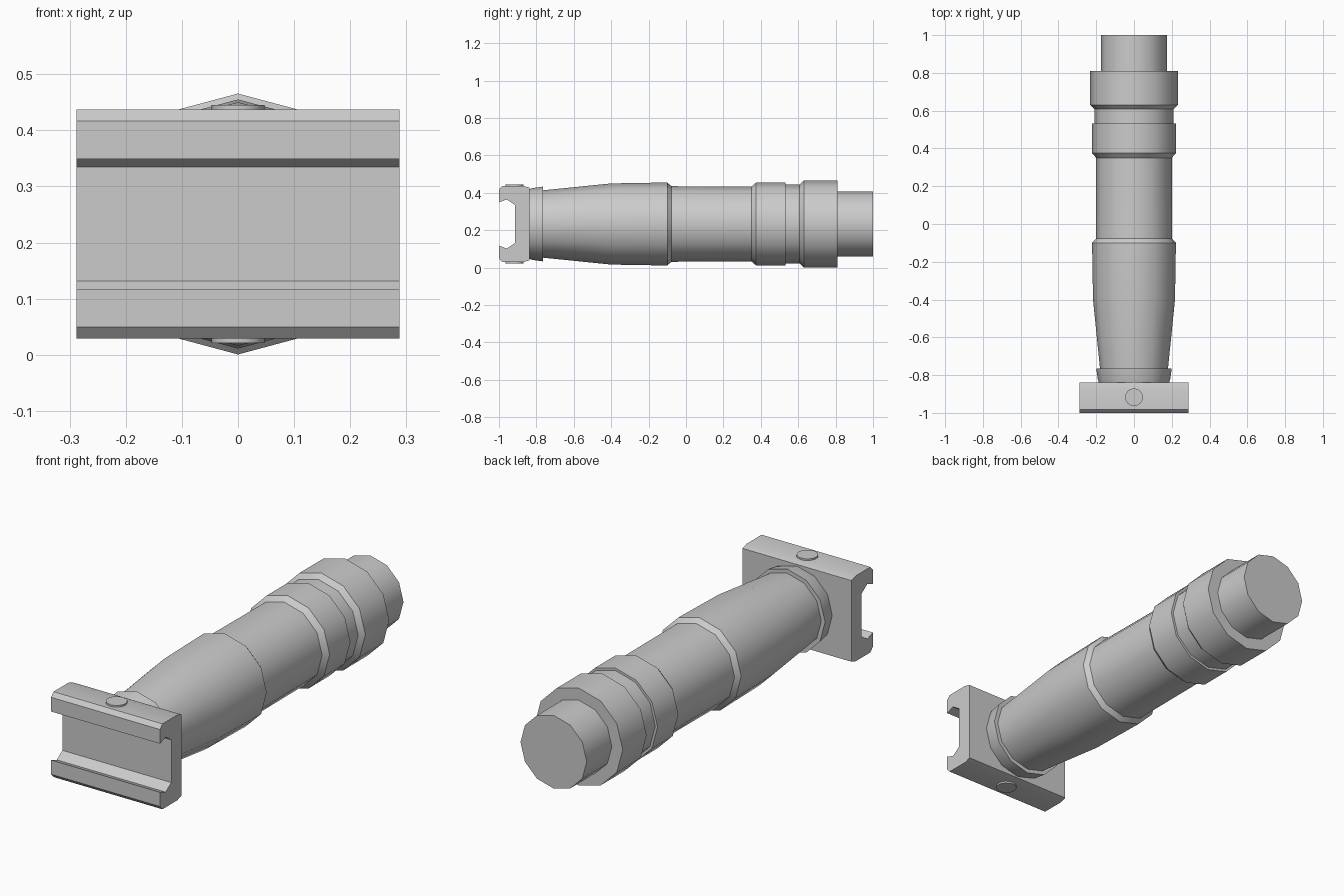
import bpy, bmesh, math

if "Cube" in bpy.data.objects:
    bpy.data.objects.remove(bpy.data.objects["Cube"])

CZ = 0.233      # height of the grip axis
SIDES = 12


def finish(bm, name):
    bmesh.ops.recalc_face_normals(bm, faces=bm.faces)
    me = bpy.data.meshes.new(name)
    bm.to_mesh(me)
    bm.free()
    ob = bpy.data.objects.new(name, me)
    bpy.context.collection.objects.link(ob)
    bpy.ops.object.select_all(action='DESELECT')
    ob.select_set(True)
    bpy.context.view_layer.objects.active = ob
    bpy.ops.object.shade_smooth_by_angle(angle=math.radians(35))
    return ob


def lathe_y(name, profile):
    """Closed solid of revolution about the y axis from (y, radius) pairs."""
    bm = bmesh.new()
    rings = []
    for y, r in profile:
        angles = [2 * math.pi * k / SIDES for k in range(SIDES)]
        rings.append([bm.verts.new((r * math.cos(a), y, CZ + r * math.sin(a))) for a in angles])
    for a, b in zip(rings, rings[1:]):
        for k in range(SIDES):
            n = (k + 1) % SIDES
            bm.faces.new((a[k], a[n], b[n], b[k]))
    bm.faces.new(rings[0])
    bm.faces.new(rings[-1])
    return finish(bm, name)


def extrude_x(name, section, half):
    """Extrude a closed (y, z) section along x."""
    bm = bmesh.new()
    face = bm.faces.new([bm.verts.new((-half, y, z)) for y, z in section])
    ext = bmesh.ops.extrude_face_region(bm, geom=[face])
    verts = [v for v in ext['geom'] if isinstance(v, bmesh.types.BMVert)]
    bmesh.ops.translate(bm, verts=verts, vec=(2 * half, 0, 0))
    return finish(bm, name)


# Grip: collar, swollen handle, tube, two raised rings and end plug
lathe_y("grip", [
    (-0.845, 0.185), (-0.82, 0.192), (-0.765, 0.200), (-0.765, 0.180),
    (-0.40, 0.217), (-0.10, 0.222), (-0.078, 0.202),
    (0.35, 0.200), (0.375, 0.222), (0.532, 0.222), (0.532, 0.210),
    (0.608, 0.210), (0.63, 0.2325), (0.81, 0.2325), (0.81, 0.175), (1.0, 0.175),
])

# Rail clamp: mirrored C-shaped section with undercut lips
upper = [(-0.915, 0.102), (-0.958, 0.131), (-1.0, 0.116), (-1.0, 0.184),
         (-0.982, 0.204), (-0.87, 0.204), (-0.838, 0.194)]
section = [(y, CZ + h) for y, h in upper] + [(y, CZ - h) for y, h in reversed(upper)]
extrude_x("rail_clamp", section, 0.288)

# Pin heads on the top and bottom of the clamp
for name, s in (("pin_head_top", 1), ("pin_head_bottom", -1)):
    bm = bmesh.new()
    bmesh.ops.create_cone(bm, cap_ends=True, segments=16, radius1=0.047, radius2=0.047, depth=0.03)
    bmesh.ops.translate(bm, verts=bm.verts, vec=(0, -0.917, CZ + s * 0.197))
    finish(bm, name)
